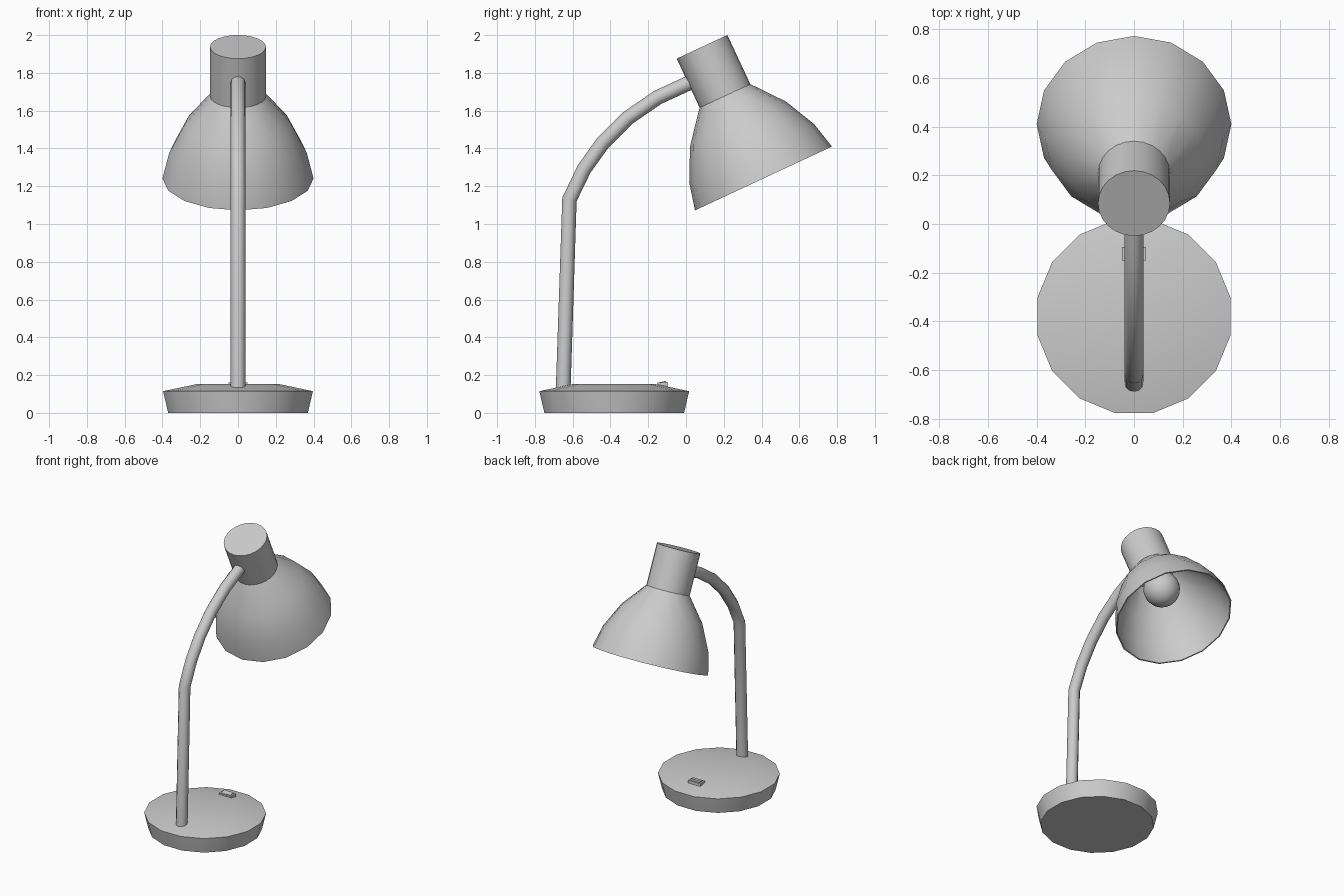
import bpy, bmesh
from math import radians, sin, cos, pi
from mathutils import Matrix

if "Cube" in bpy.data.objects:
    bpy.data.objects.remove(bpy.data.objects["Cube"])


def finish(obj, angle=40):
    bpy.ops.object.select_all(action='DESELECT')
    obj.select_set(True)
    bpy.context.view_layer.objects.active = obj
    bpy.ops.object.shade_smooth_by_angle(angle=radians(angle))


def lathe(name, profile, sides, matrix, turn=0.0, cap_start=True, cap_end=True, angle=40):
    """Revolve (radius, z) points around local z."""
    bm = bmesh.new()
    rings = [[bm.verts.new((r * cos(turn + 2 * pi * i / sides),
                            r * sin(turn + 2 * pi * i / sides), z)) for i in range(sides)]
             for r, z in profile]
    for a, b in zip(rings, rings[1:]):
        for i in range(sides):
            j = (i + 1) % sides
            bm.faces.new((a[i], a[j], b[j], b[i]))
    if cap_start:
        bm.faces.new(rings[0])
    if cap_end:
        bm.faces.new(rings[-1])
    bmesh.ops.recalc_face_normals(bm, faces=bm.faces)
    mesh = bpy.data.meshes.new(name)
    bm.to_mesh(mesh)
    bm.free()
    obj = bpy.data.objects.new(name, mesh)
    bpy.context.collection.objects.link(obj)
    obj.matrix_world = matrix
    finish(obj, angle)
    return obj


def box(name, loc, size, tilt=0.0):
    bpy.ops.mesh.primitive_cube_add(size=1, location=loc, rotation=(tilt, 0, 0))
    obj = bpy.context.object
    obj.name = name
    obj.scale = size
    return obj


# Round base with a slightly domed top
lathe("base", [(0.377, 0), (0.402, 0.105), (0.404, 0.115), (0.225, 0.152)], 16,
      Matrix.Translation((0, -0.38, 0)), turn=pi / 16)

# Power switch: plate and tilted rocker
box("switch_plate", (0, -0.122, 0.15), (0.1, 0.056, 0.02))
box("switch_rocker", (0, -0.122, 0.158), (0.075, 0.036, 0.016), radians(12))

# Bent stem
path = [(-0.65, 0.13), (-0.617, 1.13), (-0.54, 1.29), (-0.44, 1.43),
        (-0.31, 1.56), (-0.15, 1.67), (0.05, 1.762)]
curve = bpy.data.curves.new("stem", 'CURVE')
curve.dimensions = '3D'
curve.bevel_depth = 0.039
curve.bevel_resolution = 4
curve.use_fill_caps = True
spline = curve.splines.new('POLY')
spline.points.add(len(path) - 1)
for p, (y, z) in zip(spline.points, path):
    p.co = (0, y, z, 1)
stem = bpy.data.objects.new("stem", curve)
bpy.context.collection.objects.link(stem)
bpy.ops.object.select_all(action='DESELECT')
stem.select_set(True)
bpy.context.view_layer.objects.active = stem
bpy.ops.object.convert(target='MESH')
finish(bpy.context.object)

# Head frame: origin at the top of the neck, local -z points down the tilted axis
head = Matrix.Translation((0, 0.085, 1.938)) @ Matrix.Rotation(radians(25), 4, 'X')

# Neck holding the bulb
lathe("neck", [(0.148, 0), (0.148, -0.287)], 24, head)

# Thin bell shade, open at the bottom
t = 0.008
outer = [(0.146, -0.284), (0.28, -0.45), (0.365, -0.622), (0.4, -0.769)]
inner = [(r - t, z - (0 if i == 3 else t / 2)) for i, (r, z) in enumerate(outer)]
lathe("shade", outer + inner[::-1], 16, head, cap_start=False, cap_end=False, angle=45)

# Bulb with a narrow socket end
bulb = [(0.06, -0.28), (0.06, -0.36)]
bulb += [(0.122 * sin(a), -0.475 + 0.122 * cos(a))
         for a in [radians(d) for d in range(30, 180, 15)]]
bulb.append((0.004, -0.597))
lathe("bulb", bulb, 16, head, angle=60)
